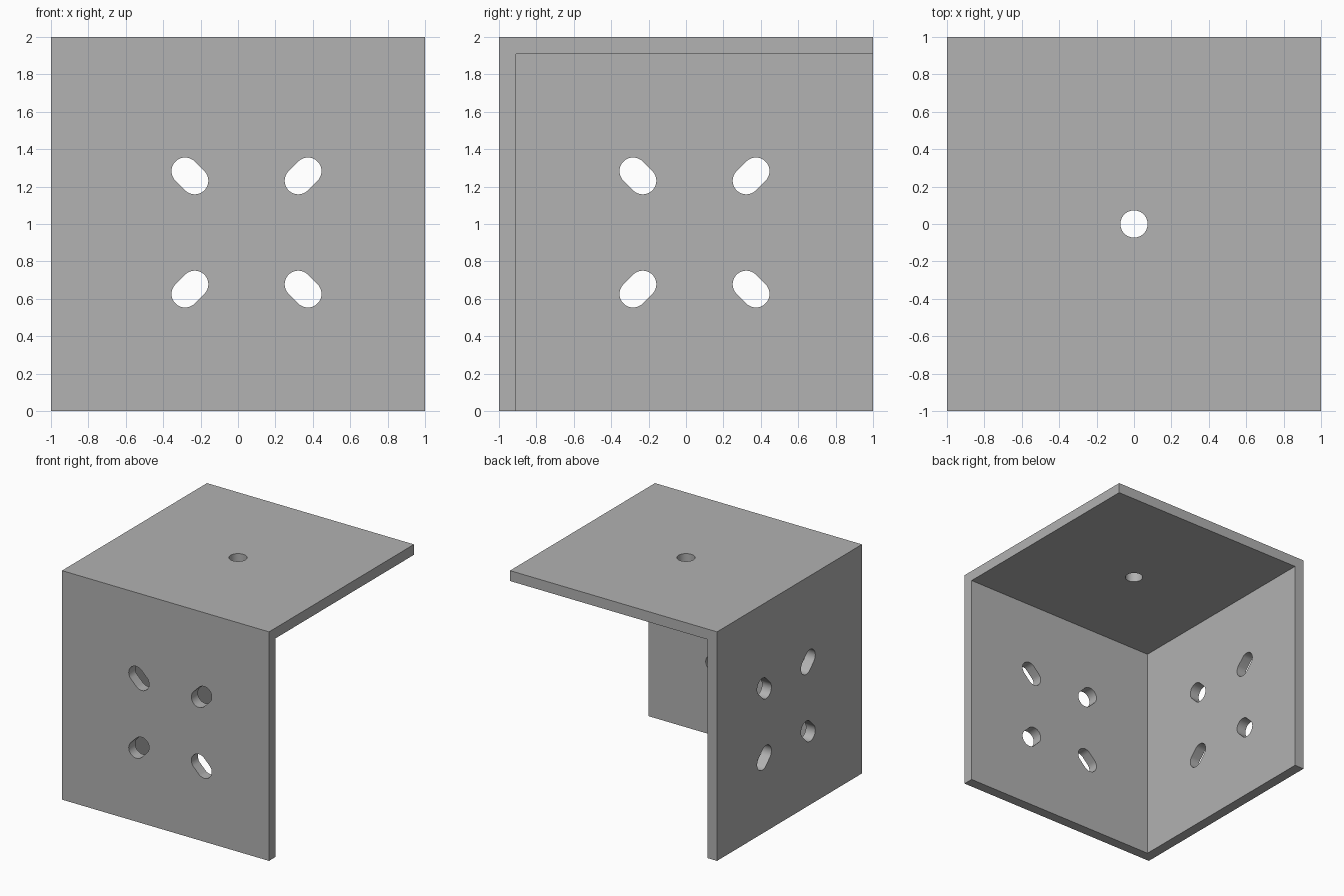
import bpy
import bmesh
from math import radians
from mathutils import Matrix, Vector

old = bpy.data.objects.get("Cube")
if old:
    bpy.data.objects.remove(old, do_unlink=True)

T = 1 / 11            # plate thickness
R = 0.8 / 11          # hole and slot radius
SLIDE = 0.4 / 11      # offset of slot end arcs from the slot centre
SPREAD = 0.3025       # slot centre offset from the middle of the inner face

grey = bpy.data.materials.new("plain grey")
grey.use_nodes = True
grey.diffuse_color = (0.445, 0.445, 0.445, 1)
grey.node_tree.nodes["Principled BSDF"].inputs["Base Color"].default_value = grey.diffuse_color


def make_object(name, bm):
    mesh = bpy.data.meshes.new(name)
    bm.to_mesh(mesh)
    bm.free()
    mesh.materials.append(grey)
    obj = bpy.data.objects.new(name, mesh)
    bpy.context.collection.objects.link(obj)
    return obj


def box(name, low, high):
    low, high = Vector(low), Vector(high)
    bm = bmesh.new()
    bmesh.ops.create_cube(bm, size=1)
    bmesh.ops.scale(bm, vec=high - low, verts=bm.verts)
    bmesh.ops.translate(bm, vec=(low + high) / 2, verts=bm.verts)
    return make_object(name, bm)


def pin(name, matrix, slide=0, tilt=0):
    """Round pin along local z, stretched into a slot shape by slide."""
    bm = bmesh.new()
    bmesh.ops.create_cone(bm, cap_ends=True, segments=48,
                          radius1=R, radius2=R, depth=4 * T)
    if slide:
        # keep one half circle on each side and pull the halves apart
        bmesh.ops.rotate(bm, matrix=Matrix.Rotation(radians(3.75), 3, "Z"), verts=bm.verts)
        for v in bm.verts:
            v.co.x += slide if v.co.x > 0 else -slide
    bmesh.ops.transform(bm, matrix=matrix @ Matrix.Rotation(tilt, 4, "Z"), verts=bm.verts)
    return make_object(name, bm)


# Corner body: a cube with the inner cube removed leaves three joined plates
bracket = box("corner_bracket", (-1, -1, 0), (1, 1, 2))
cutters = [box("inner_cutter", (T - 1, T - 1, -1), (3, 3, 2 - T))]

# Round hole in the top plate
cutters.append(pin("top_hole_cutter", Matrix.Translation((0, 0, 2 - T / 2))))

# Four diagonal slots in the front plate and four in the side plate
front = Matrix.Translation((T / 2, T / 2 - 1, 1 - T / 2)) @ Matrix.Rotation(radians(90), 4, "X")
side = Matrix.Translation((T / 2 - 1, T / 2, 1 - T / 2)) @ Matrix.Rotation(radians(90), 4, "Z") \
    @ Matrix.Rotation(radians(90), 4, "X")
for label, frame in (("front", front), ("side", side)):
    for sx in (-1, 1):
        for sy in (-1, 1):
            place = frame @ Matrix.Translation((sx * SPREAD, sy * SPREAD, 0))
            cutters.append(pin(label + "_slot_cutter", place, SLIDE, radians(45 * sx * sy)))

bpy.context.view_layer.objects.active = bracket
bracket.select_set(True)
for cutter in cutters:
    mod = bracket.modifiers.new(cutter.name, "BOOLEAN")
    mod.operation = "DIFFERENCE"
    mod.solver = "EXACT"
    mod.object = cutter
    bpy.ops.object.modifier_apply(modifier=mod.name)
    bpy.data.objects.remove(cutter, do_unlink=True)

# Smooth hole walls, crisp plate edges
bpy.ops.object.shade_smooth_by_angle(angle=radians(30))
